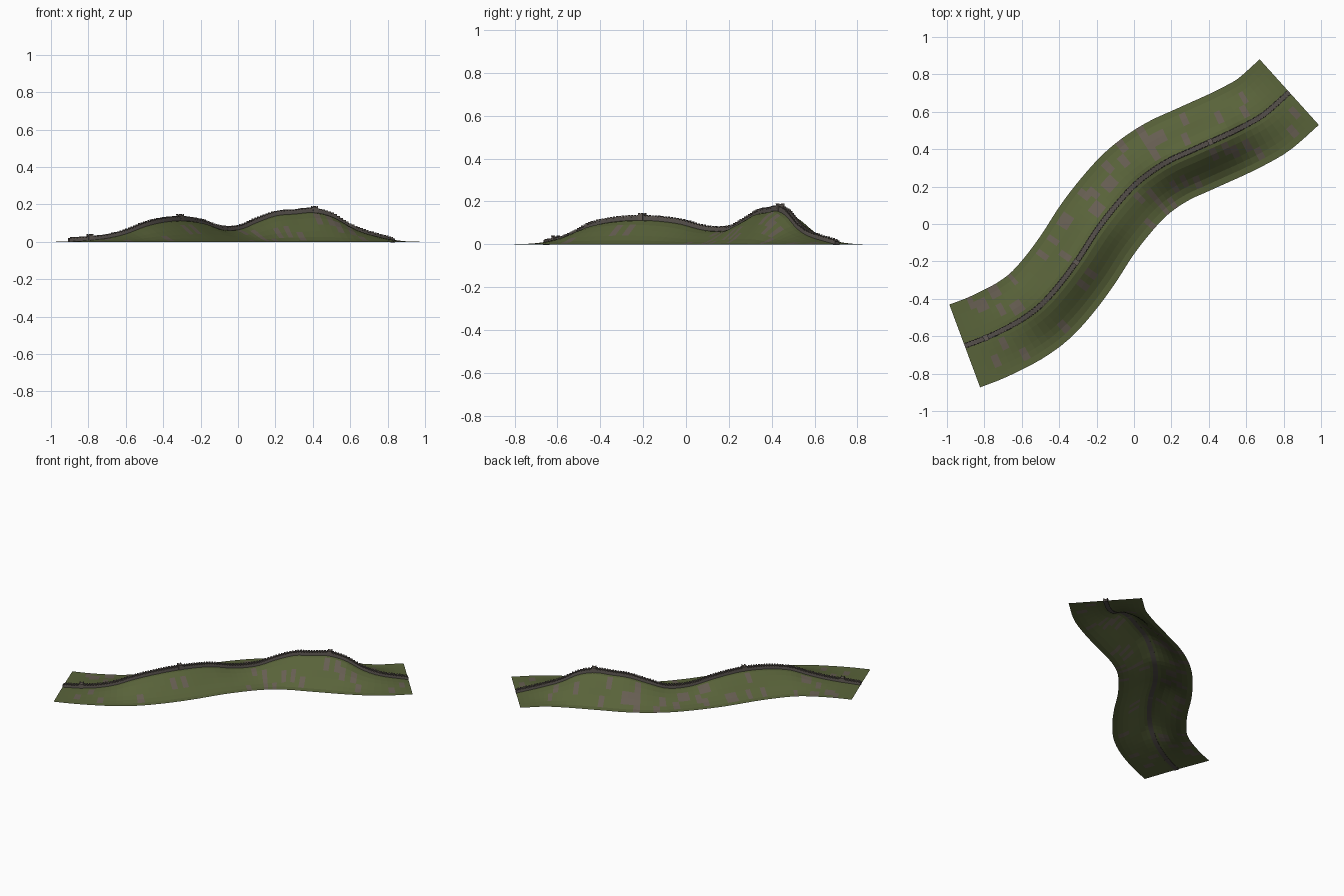
import bpy, bmesh, math, random
from mathutils import Vector

if "Cube" in bpy.data.objects:
    bpy.data.objects.remove(bpy.data.objects["Cube"])

random.seed(4)


def mat(name, rgb):
    m = bpy.data.materials.new(name)
    m.diffuse_color = (*rgb, 1)
    m.use_nodes = True
    m.node_tree.nodes["Principled BSDF"].inputs["Base Color"].default_value = m.diffuse_color
    return m


GRASS = mat("grass", (0.10, 0.125, 0.042))
ROCK = mat("rock", (0.135, 0.112, 0.085))
STONE = mat("stone", (0.125, 0.105, 0.09))
PAVING = mat("paving", (0.09, 0.078, 0.07))

# Ridge line: x, y and ground height
RIDGE = [(-.905, -.652, .002), (-.8, -.612, .008), (-.7, -.565, .02), (-.6, -.51, .045),
         (-.5, -.435, .085), (-.4, -.325, .108), (-.3, -.19, .115), (-.2, -.035, .1),
         (-.1, .095, .067), (0, .205, .067), (.1, .285, .108), (.2, .345, .143),
         (.3, .39, .152), (.4, .435, .16), (.5, .48, .135), (.6, .53, .075),
         (.7, .59, .036), (.83, .705, .0)]


def resample(points, n):
    p = [Vector(q) for q in points]
    p = [2 * p[0] - p[1]] + p + [2 * p[-1] - p[-2]]
    dense = []
    for i in range(1, len(p) - 2):
        a, b, c, d = p[i - 1:i + 3]
        for k in range(20):
            t = k / 20
            dense.append(0.5 * (2 * b + (c - a) * t + (2 * a - 5 * b + 4 * c - d) * t ** 2
                                + (3 * b - a - 3 * c + d) * t ** 3))
    dense.append(p[-2])
    dist = [0]
    for a, b in zip(dense, dense[1:]):
        dist.append(dist[-1] + (b - a).xy.length)
    out, j = [], 0
    for i in range(n + 1):
        s = dist[-1] * i / n
        while j < len(dense) - 2 and dist[j + 1] < s:
            j += 1
        out.append(dense[j].lerp(dense[j + 1], (s - dist[j]) / (dist[j + 1] - dist[j])))
    return out


def frames(pts):
    res = []
    for i, p in enumerate(pts):
        t = pts[min(i + 1, len(pts) - 1)] - pts[max(i - 1, 0)]
        t = Vector((t.x, t.y, 0)).normalized()
        res.append((p, t, Vector((-t.y, t.x, 0))))
    return res


def finish(name, bm, mats):
    me = bpy.data.meshes.new(name)
    bm.to_mesh(me)
    bm.free()
    for m in mats:
        me.materials.append(m)
    ob = bpy.data.objects.new(name, me)
    bpy.context.collection.objects.link(ob)
    return ob


def sweep(name, path, section, mats, closed=True):
    bm = bmesh.new()
    rings = [[bm.verts.new(p + n * u + Vector((0, 0, h))) for u, h in section] for p, t, n in path]
    k = len(section)
    for a, b in zip(rings, rings[1:]):
        for i in range(k):
            bm.faces.new((a[i], a[(i + 1) % k], b[(i + 1) % k], b[i]))
    bm.faces.new(rings[0])
    bm.faces.new(rings[-1])
    bmesh.ops.recalc_face_normals(bm, faces=bm.faces)
    return finish(name, bm, mats)


def add_box(bm, c, t, n, l, w, z0, z1):
    v = [bm.verts.new(Vector((c.x, c.y, z)) + t * (sx * l / 2) + n * (sy * w / 2))
         for z in (z0, z1) for sx, sy in ((-1, -1), (1, -1), (1, 1), (-1, 1))]
    for f in ((3, 2, 1, 0), (4, 5, 6, 7), (0, 1, 5, 4), (1, 2, 6, 5), (2, 3, 7, 6), (3, 0, 4, 7)):
        bm.faces.new([v[i] for i in f])


# Hillside: open sheet with a bell-shaped cross-section and scattered rock faces
HALF, CROSS = 0.236, 14
path = frames(resample(RIDGE, 64))
bm = bmesh.new()
rows = []
for p, t, n in path:
    row = []
    for j in range(CROSS + 1):
        u = 1 - 2 * j / CROSS
        q = p + n * (HALF * u)
        q.z = max(0, p.z * math.cos(u * math.pi / 2) ** 2.2)
        row.append(bm.verts.new(q))
    rows.append(row)
for a, b in zip(rows, rows[1:]):
    for j in range(CROSS):
        bm.faces.new((a[j], a[j + 1], b[j + 1], b[j]))
bm.faces.ensure_lookup_table()
for _ in range(75):
    i, j = random.randrange(64), random.randrange(CROSS - 1)
    if j in (5, 6, 7):
        continue
    for k in (j, j + 1):
        bm.faces[i * CROSS + k].material_index = 1
finish("hillside", bm, [GRASS, ROCK])

# Wall body and walkway following the ridge
fine = frames(resample(RIDGE, 130))
sweep("wall_body", fine, [(-.015, -.004), (.015, -.004), (.012, .013), (-.012, .013)], [PAVING])

# Parapets on both sides
for side, name in ((1, "left_parapet"), (-1, "right_parapet")):
    sweep(name, fine, [(side * .009, .012), (side * .014, .012), (side * .014, .017), (side * .009, .017)], [STONE])

# Merlons
bm = bmesh.new()
for p, t, n in fine[1:-1]:
    for s in (-1, 1):
        add_box(bm, p + n * (s * .0115), t, n, .0095, .005, p.z + .014, p.z + .022)
finish("merlons", bm, [STONE])

# Watchtowers with corner blocks
bm = bmesh.new()
for x in (-.795, -.31, .41):
    p, t, n = min(fine, key=lambda f: abs(f[0].x - x))
    add_box(bm, p, t, n, .026, .032, p.z - .004, p.z + .028)
    for a in (-1, 1):
        for b in (-1, 1):
            add_box(bm, p + t * (a * .010) + n * (b * .013), t, n, .007, .007, p.z + .028, p.z + .032)
finish("watchtowers", bm, [STONE])
